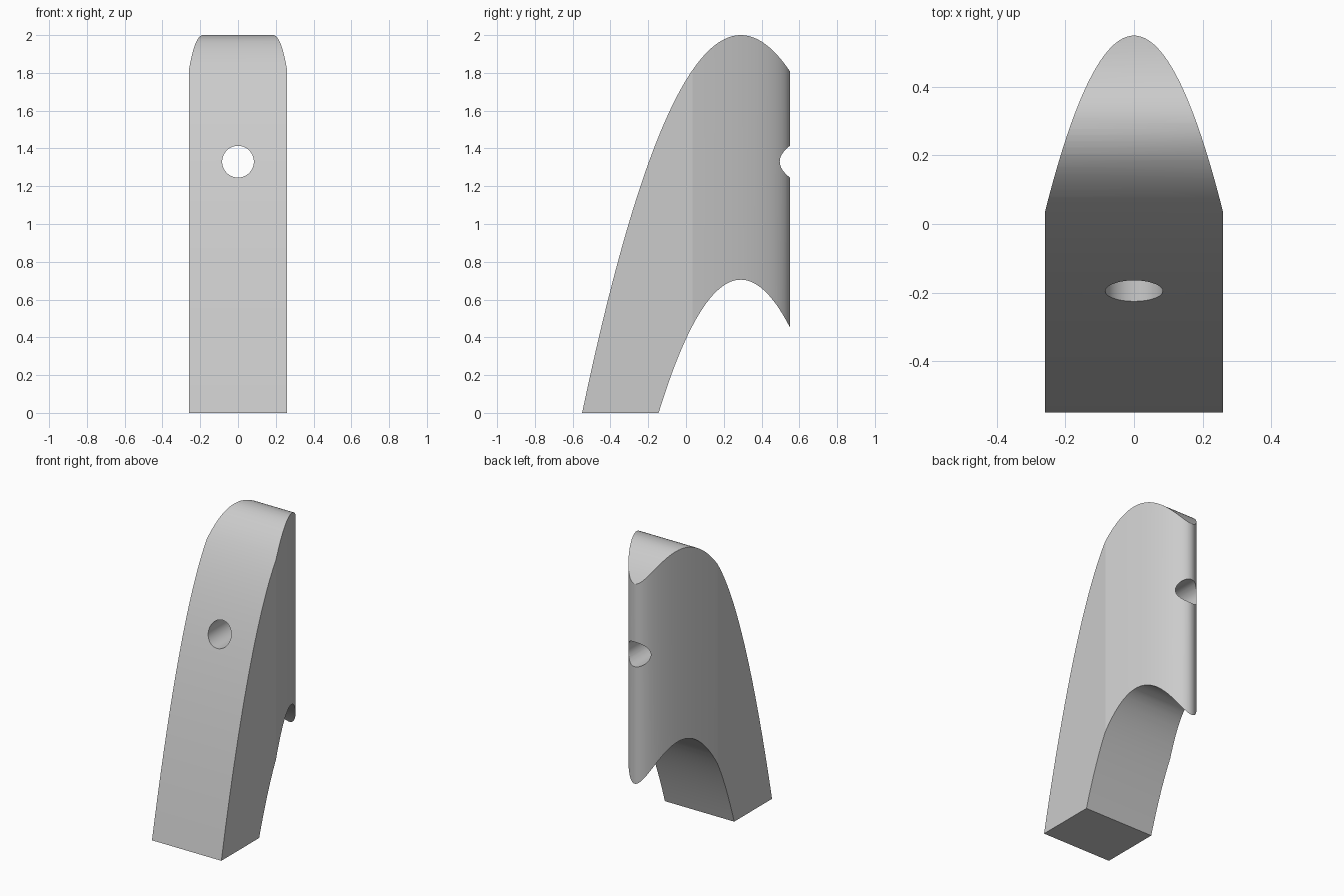
import bpy, bmesh, math
from mathutils import Vector

old = bpy.data.objects.get("Cube")
if old:
    bpy.data.objects.remove(old, do_unlink=True)

grey = bpy.data.materials.new("plain_grey")
grey.use_nodes = True
colour = (0.6, 0.6, 0.6, 1)
grey.diffuse_color = colour
grey.node_tree.nodes["Principled BSDF"].inputs["Base Color"].default_value = colour


def prism(name, points, sweep):
    """Closed outline extruded along the sweep vector."""
    bm = bmesh.new()
    face = bm.faces.new([bm.verts.new(p) for p in points])
    new = bmesh.ops.extrude_face_region(bm, geom=[face])["geom"]
    bmesh.ops.translate(bm, vec=Vector(sweep),
                        verts=[g for g in new if isinstance(g, bmesh.types.BMVert)])
    bmesh.ops.recalc_face_normals(bm, faces=bm.faces)
    mesh = bpy.data.meshes.new(name)
    bm.to_mesh(mesh)
    bm.free()
    mesh.materials.append(grey)
    obj = bpy.data.objects.new(name, mesh)
    bpy.context.collection.objects.link(obj)
    return obj


def span(a, b, n):
    return [a + (b - a) * i / n for i in range(n + 1)]


def cut(target, cutter, operation):
    mod = target.modifiers.new("cut", "BOOLEAN")
    mod.operation, mod.object, mod.solver = operation, cutter, "EXACT"
    bpy.context.view_layer.objects.active = target
    bpy.ops.object.modifier_apply(modifier=mod.name)
    bpy.data.objects.remove(cutter, do_unlink=True)


# Side profile: band between two parabolic arches
PEAK_Y, BACK = 0.29, 0.6


def arch(top, foot_y, ys):
    k = top / (foot_y - PEAK_Y) ** 2
    return [(-0.4, y, top - k * (y - PEAK_Y) ** 2) for y in ys]


outer = arch(2.0, -0.55, span(-0.55, BACK, 64))
inner = arch(0.705, -0.145, span(BACK, -0.145, 56))
body = prism("arched_body", outer + inner, (0.8, 0, 0))

# Plan outline: straight sides with a parabolic nose at the back
W, TIP, SHOULDER = 0.26, 0.55, 0.035
nose = [(x, TIP - (TIP - SHOULDER) * (x / W) ** 2, -0.2) for x in span(W, -W, 88)]
plan = prism("plan_cutter", [(-W, -0.8, -0.2), (W, -0.8, -0.2)] + nose, (0, 0, 2.5))
cut(body, plan, "INTERSECT")

# Round hole through front to back
angles = [math.tau * i / 64 for i in range(64)]
ring = [(0.084 * math.cos(a), -0.9, 1.33 + 0.084 * math.sin(a)) for a in angles]
cut(body, prism("hole_cutter", ring, (0, 1.8, 0)), "DIFFERENCE")

# Smooth curves, crisp edges
bpy.ops.object.select_all(action="DESELECT")
body.select_set(True)
bpy.context.view_layer.objects.active = body
bpy.ops.object.shade_smooth_by_angle(angle=math.radians(8))
